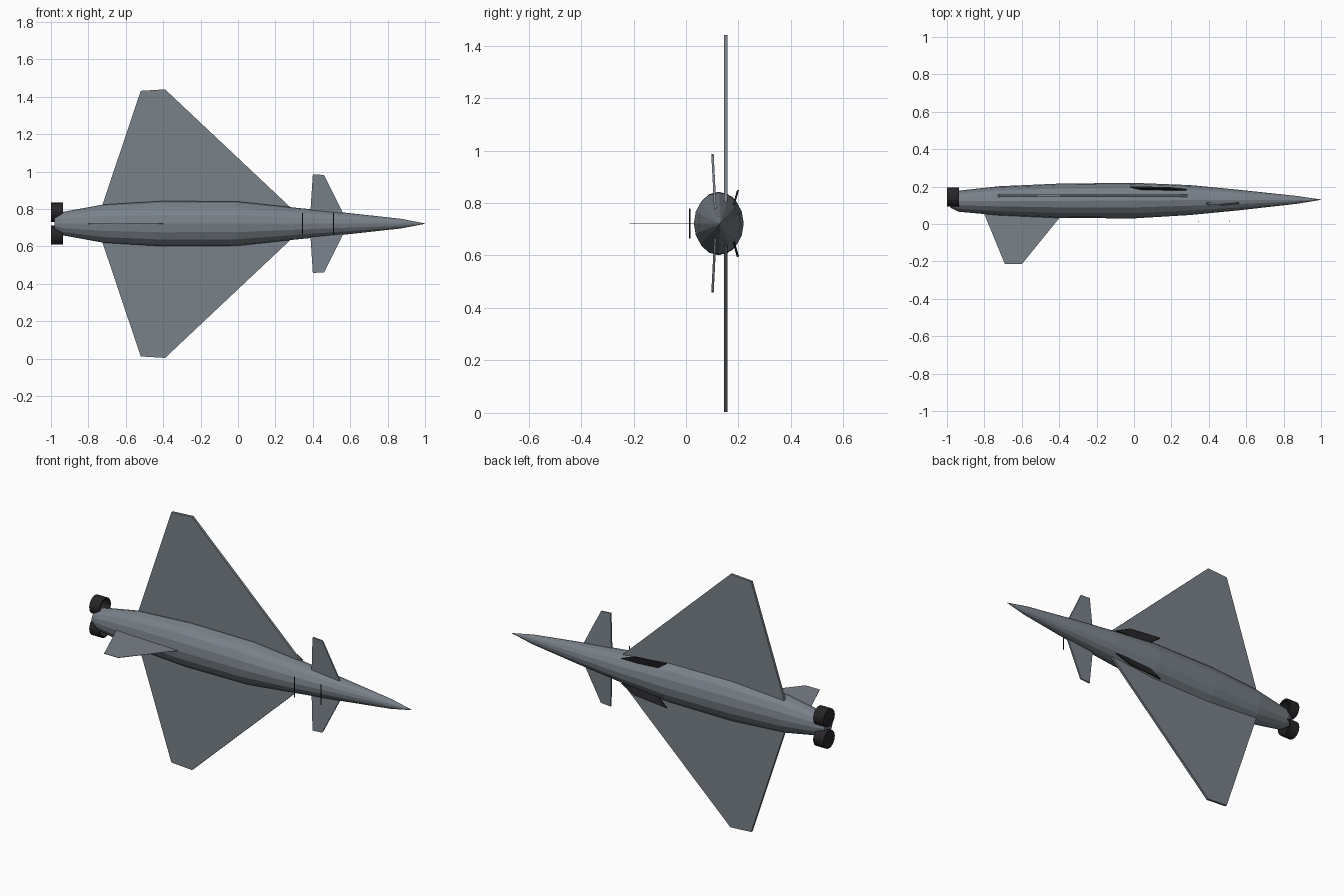
import bpy, bmesh, math
from mathutils import Vector, Matrix

cube = bpy.data.objects.get("Cube")
if cube:
    bpy.data.objects.remove(cube)

CZ = 0.722  # height of the body axis


def material(name, rgb):
    m = bpy.data.materials.new(name)
    m.use_nodes = True
    m.diffuse_color = (*rgb, 1)
    m.node_tree.nodes["Principled BSDF"].inputs["Base Color"].default_value = (*rgb, 1)
    return m


grey = material("steel grey", (0.19, 0.22, 0.25))
dark = material("near black", (0.02, 0.019, 0.022))


def finish(name, bm, mat):
    bmesh.ops.recalc_face_normals(bm, faces=bm.faces)
    mesh = bpy.data.meshes.new(name)
    bm.to_mesh(mesh)
    bm.free()
    mesh.materials.append(mat)
    ob = bpy.data.objects.new(name, mesh)
    bpy.context.collection.objects.link(ob)
    return ob


def plate(name, points, offset, mat):
    """Flat outline given as points, thickened by the offset vector."""
    bm = bmesh.new()
    half = Vector(offset) / 2
    face = bm.faces.new([bm.verts.new(Vector(p) - half) for p in points])
    ext = bmesh.ops.extrude_face_region(bm, geom=[face], use_keep_orig=True)
    top = [g for g in ext["geom"] if isinstance(g, bmesh.types.BMVert)]
    bmesh.ops.translate(bm, verts=top, vec=Vector(offset))
    return finish(name, bm, mat)


def loft(name, rings, mat, sides=16):
    """Skin over elliptical sections: x, centre y, half width y, half height z."""
    bm = bmesh.new()
    loops = []
    for x, y, ry, rz in rings:
        loops.append([bm.verts.new((x, y + ry * math.cos(a), CZ + rz * math.sin(a)))
                      for a in (2 * math.pi * i / sides for i in range(sides))])
    for a, b in zip(loops, loops[1:]):
        for i in range(sides):
            j = (i + 1) % sides
            bm.faces.new((a[i], a[j], b[j], b[i]))
    bm.faces.new(loops[0])
    bm.faces.new(loops[-1])
    return finish(name, bm, mat)


def tube(name, x0, x1, y, z, r, wall, mat, sides=20):
    """Open ring along x, with a closed rear inside."""
    bm = bmesh.new()
    prof = [(x0, 0), (x0, r), (x1, r), (x1, r - wall), (x0 + 0.01, r - wall), (x0 + 0.01, 0)]
    vs = [bm.verts.new((px, y + pr, z)) for px, pr in prof]
    edges = [bm.edges.new(e) for e in zip(vs, vs[1:])]
    bmesh.ops.spin(bm, geom=vs + edges, cent=(0, y, z), axis=(1, 0, 0),
                   angle=2 * math.pi, steps=sides)
    bmesh.ops.remove_doubles(bm, verts=bm.verts, dist=1e-5)
    return finish(name, bm, mat)


# Fuselage
loft("fuselage", [
    (-0.98, 0.122, 0.035, 0.035), (-0.94, 0.122, 0.056, 0.062),
    (-0.72, 0.124, 0.078, 0.102), (-0.40, 0.124, 0.092, 0.121),
    (0.00, 0.125, 0.095, 0.118), (0.30, 0.128, 0.080, 0.086),
    (0.56, 0.128, 0.055, 0.060), (0.87, 0.129, 0.021, 0.026),
    (1.00, 0.130, 0.001, 0.001)], grey)

# Mirrored pairs on both sides of the body axis
for side, s in (("upper", 1), ("lower", -1)):
    def at(x, y, h):
        return (x, y, CZ + s * h)

    plate(side + "_wing", [at(-0.76, 0.152, 0), at(-0.725, 0.152, 0.10),
                           at(-0.52, 0.152, 0.710), at(-0.39, 0.152, 0.718),
                           at(0.29, 0.152, 0.078), at(0.31, 0.152, 0.04),
                           at(0.31, 0.152, 0)], (0, 0.014, 0), grey)
    plate(side + "_canard", [at(0.385, 0.113, 0.03), at(0.40, 0.101, 0.264),
                             at(0.46, 0.101, 0.260), at(0.575, 0.113, 0.03)],
          (0, 0.009, 0), grey)
    plate(side + "_intake", [at(0.28, 0.182, 0.070), at(0.19, 0.193, 0.110),
                             at(-0.02, 0.198, 0.127), at(0.06, 0.182, 0.070)],
          (0, 0.008, 0.002), dark)
    tube(side + "_engine", -1.0, -0.935, 0.145, CZ + s * 0.061, 0.051, 0.008, dark)

# Tail fin
plate("tail_fin", [(-0.82, 0.10, CZ), (-0.69, -0.215, CZ), (-0.60, -0.215, CZ),
                   (-0.36, 0.08, CZ)], (0, 0, 0.002), grey)

# Thin rods beside the nose
for name, x in (("rear_probe", 0.345), ("front_probe", 0.51)):
    bm = bmesh.new()
    bmesh.ops.create_cone(bm, cap_ends=True, segments=6, radius1=0.003, radius2=0.003,
                          depth=0.116, matrix=Matrix.Translation((x, 0.015, CZ)))
    finish(name, bm, dark)
